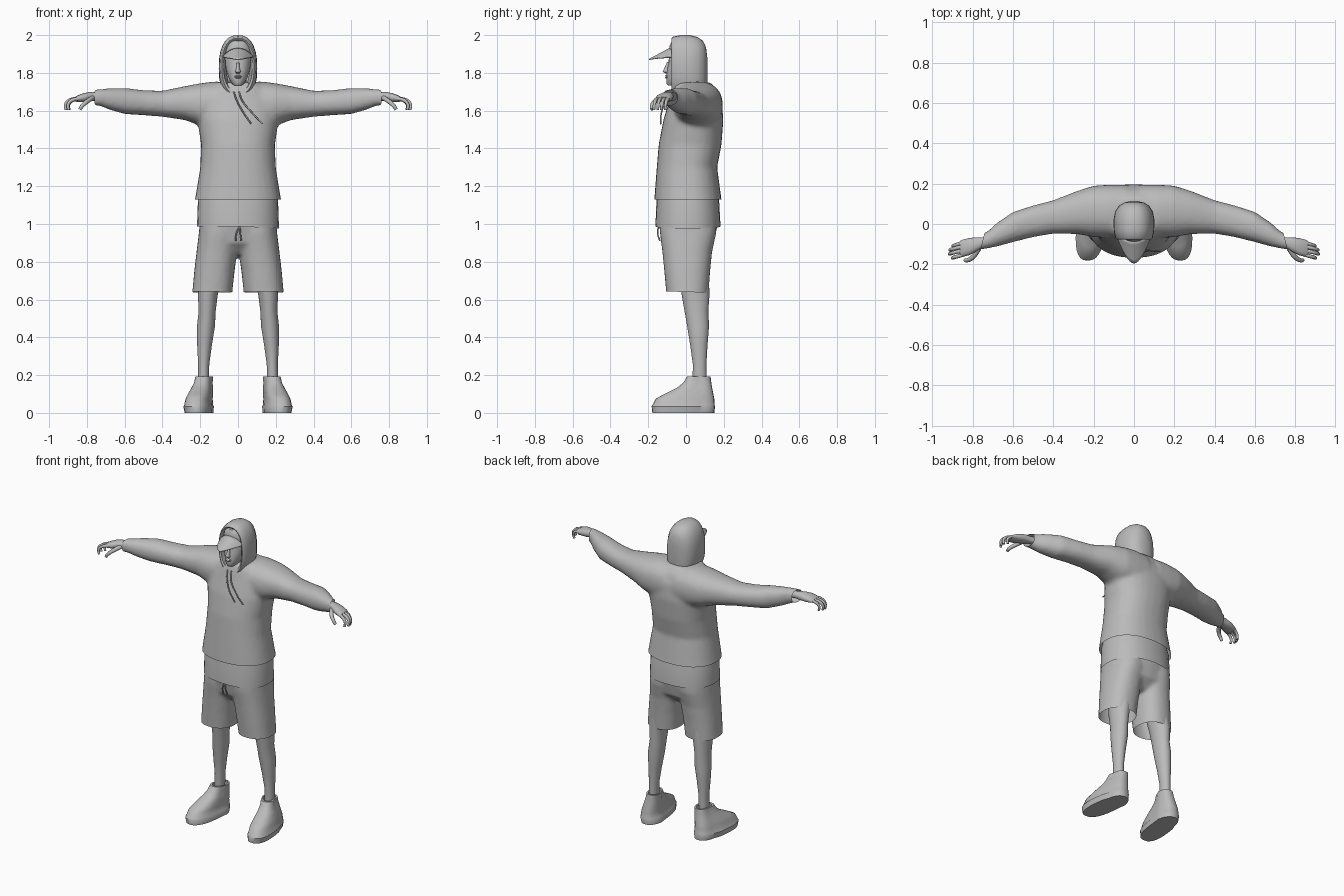
import bpy, bmesh, math
from mathutils import Vector

if "Cube" in bpy.data.objects:
    bpy.data.objects.remove(bpy.data.objects["Cube"], do_unlink=True)

grey = bpy.data.materials.new("plain grey")
grey.use_nodes = True
grey.diffuse_color = (0.5, 0.5, 0.5, 1)
grey.node_tree.nodes["Principled BSDF"].inputs["Base Color"].default_value = (0.5, 0.5, 0.5, 1)


def select(obj):
    bpy.ops.object.select_all(action="DESELECT")
    obj.select_set(True)
    bpy.context.view_layer.objects.active = obj


def finish(name, bm, angle=45):
    bmesh.ops.recalc_face_normals(bm, faces=bm.faces)
    mesh = bpy.data.meshes.new(name)
    bm.to_mesh(mesh)
    bm.free()
    mesh.materials.append(grey)
    obj = bpy.data.objects.new(name, mesh)
    bpy.context.collection.objects.link(obj)
    select(obj)
    bpy.ops.object.shade_smooth_by_angle(angle=math.radians(angle))
    return obj


def loft(bm, axis, rings, side=1, power=2.3, sides=28, caps=(True, True)):
    """Skin rounded rings given as (position, a min, a max, b min, b max)."""
    loops = []
    for pos, a0, a1, b0, b1 in rings:
        loop = []
        for i in range(sides):
            t = 2 * math.pi * i / sides
            c, s = math.cos(t), math.sin(t)
            a = (a0 + a1 + math.copysign(abs(c) ** (2 / power), c) * (a1 - a0)) / 2
            b = (b0 + b1 + math.copysign(abs(s) ** (2 / power), s) * (b1 - b0)) / 2
            x, y, z = {"x": (pos, a, b), "y": (a, pos, b), "z": (a, b, pos)}[axis]
            loop.append(bm.verts.new((x * side, y, z)))
        loops.append(loop)
    for low, high in zip(loops, loops[1:]):
        for i in range(sides):
            j = (i + 1) % sides
            bm.faces.new((low[i], low[j], high[j], high[i]))
    for wanted, loop in zip(caps, (loops[0], loops[-1])):
        if wanted:
            bm.faces.new(loop)


def part(name, axis, rings, **options):
    bm = bmesh.new()
    loft(bm, axis, rings, **options)
    return finish(name, bm)


def tube(name, points, radius, taper=1.0):
    curve = bpy.data.curves.new(name, "CURVE")
    curve.dimensions = "3D"
    curve.bevel_depth = radius
    curve.bevel_resolution = 2
    curve.resolution_u = 5
    curve.use_fill_caps = True
    spline = curve.splines.new("BEZIER")
    spline.bezier_points.add(len(points) - 1)
    for i, (point, co) in enumerate(zip(spline.bezier_points, points)):
        point.co = co
        point.radius = 1 + (taper - 1) * i / (len(points) - 1)
        point.handle_left_type = point.handle_right_type = "AUTO"
    curve.materials.append(grey)
    obj = bpy.data.objects.new(name, curve)
    bpy.context.collection.objects.link(obj)
    select(obj)
    bpy.ops.object.convert(target="MESH")
    bpy.ops.object.shade_smooth_by_angle(angle=math.radians(50))


def fuse(obj, voxel, smoothing, cuts):
    """Blend overlapping volumes into one skin, then trim it open at the hems."""
    remesh = obj.modifiers.new("blend", "REMESH")
    remesh.mode = "VOXEL"
    remesh.voxel_size = voxel
    smooth = obj.modifiers.new("soften", "SMOOTH")
    smooth.iterations = smoothing
    select(obj)
    for name in ("blend", "soften"):
        bpy.ops.object.modifier_apply(modifier=name)
    bm = bmesh.new()
    bm.from_mesh(obj.data)
    for co, normal in cuts:
        bmesh.ops.bisect_plane(bm, geom=bm.verts[:] + bm.edges[:] + bm.faces[:],
                               plane_co=co, plane_no=normal, clear_outer=True)
    bm.to_mesh(obj.data)
    bm.free()
    bpy.ops.object.shade_smooth_by_angle(angle=math.radians(60))


# Hoodie: body and both sleeves blended together
bm = bmesh.new()
loft(bm, "z", [(1.06, -.24, .24, -.17, .2), (1.13, -.228, .228, -.168, .188),
               (1.3, -.2, .2, -.155, .165), (1.42, -.196, .196, -.145, .188),
               (1.55, -.215, .215, -.12, .198), (1.65, -.21, .21, -.09, .19),
               (1.71, -.17, .17, -.075, .165), (1.75, -.11, .11, -.06, .13)])
for side in (1, -1):
    loft(bm, "x", [(.04, -.07, .195, 1.5, 1.75), (.12, -.07, .195, 1.5, 1.755),
                   (.2, -.065, .19, 1.52, 1.745), (.28, -.05, .165, 1.55, 1.73),
                   (.4, -.048, .118, 1.568, 1.705), (.5, -.065, .092, 1.576, 1.708),
                   (.6, -.09, .06, 1.582, 1.72), (.68, -.112, .005, 1.605, 1.718),
                   (.73, -.122, -.04, 1.625, 1.714), (.78, -.13, -.06, 1.63, 1.71)], side=side)
hoodie = finish("hoodie", bm)
fuse(hoodie, .013, 5, [((0, 0, 1.13), (0, 0, -1)), ((.73, 0, 0), (1, .25, 0)),
                       ((-.73, 0, 0), (-1, .25, 0))])

# Long shirt showing under the hoodie
shirt = part("undershirt", "z", [(.975, -.217, .217, -.162, .183), (1.13, -.212, .212, -.156, .175),
                                 (1.22, -.19, .19, -.14, .15)], caps=(False, True))
for vertex in shirt.data.vertices:
    if vertex.co.z < 1:
        vertex.co.z += .012 - .06 * max(0, vertex.co.x) * .8

# Shorts: hips and two wide legs
bm = bmesh.new()
loft(bm, "z", [(.84, -.09, .09, -.07, .09), (.9, -.205, .205, -.125, .148),
               (1.0, -.205, .205, -.145, .168), (1.04, -.2, .2, -.14, .16)])
for side in (1, -1):
    loft(bm, "z", [(.57, .03, .25, -.106, .115), (.64, .03, .242, -.105, .12),
                   (.75, .018, .232, -.115, .128), (.85, .004, .22, -.125, .138),
                   (.95, -.01, .208, -.138, .16), (1.02, -.01, .2, -.14, .16)], side=side)
shorts = finish("shorts", bm)
fuse(shorts, .012, 4, [((0, 0, .64), (0, -.03, -1))])

for side, word in ((1, "left"), (-1, "right")):
    # Bare legs
    part(word + "_leg", "z", [(.12, .155, .212, .035, .11), (.26, .152, .211, .036, .108),
                              (.36, .138, .216, .022, .114), (.46, .122, .217, .006, .122),
                              (.54, .118, .208, -.008, .118), (.62, .108, .212, -.022, .124),
                              (.8, .07, .2, -.05, .12)], side=side, power=2)
    # Shoes, toes turned slightly outward
    shoe = part(word + "_shoe", "z", [(0, .132, .272, -.178, .15), (.035, .13, .278, -.182, .154),
                                      (.04, .134, .274, -.178, .152), (.075, .137, .268, -.16, .15),
                                      (.1, .138, .258, -.115, .145), (.135, .14, .243, -.045, .138),
                                      (.16, .142, .232, -.015, .134), (.192, .14, .226, .006, .13),
                                      (.192, .15, .216, .02, .12), (.16, .15, .216, .02, .12)],
                side=side, power=2.5)
    for vertex in shoe.data.vertices:
        forward = max(0, .05 - vertex.co.y)
        vertex.co.x += side * (.11 * forward - .008 * (vertex.co.y > .05))
    # Hand with curled fingers
    part(word + "_palm", "x", [(.68, -.1, -.05, 1.652, 1.698), (.745, -.112, -.066, 1.655, 1.698),
                               (.785, -.138, -.066, 1.648, 1.699), (.82, -.156, -.07, 1.645, 1.692),
                               (.85, -.162, -.078, 1.646, 1.68), (.864, -.158, -.085, 1.65, 1.672)],
         side=side, sides=16)
    for i, finger in enumerate(("little", "ring", "middle", "index")):
        y = -.09 - .02 * i
        reach = (.905, .92, .922, .908)[i]
        tube(f"{word}_{finger}_finger", [(side * .84, y, 1.664), (side * (reach - .028), y - .012, 1.654),
             (side * (reach - .008), y - .018, 1.63), (side * (reach - .012), y - .02, 1.604)], .0105, .7)
    tube(word + "_thumb", [(side * .77, -.12, 1.668), (side * .8, -.165, 1.648),
                           (side * .825, -.18, 1.625), (side * .838, -.18, 1.606)], .014, .65)

# Hood with a folded rim around the face
part("hood", "y", [(.0, -.06, .06, 1.71, 1.95), (-.05, -.072, .072, 1.705, 1.968),
                   (-.07, -.076, .076, 1.7, 1.975), (-.076, -.085, .085, 1.685, 1.984),
                   (-.068, -.093, .093, 1.675, 1.992), (-.03, -.1, .1, 1.66, 2),
                   (.02, -.102, .102, 1.65, 2), (.06, -.094, .094, 1.65, 1.99),
                   (.09, -.076, .076, 1.66, 1.97), (.106, -.05, .05, 1.69, 1.935),
                   (.113, -.02, .02, 1.74, 1.88)], caps=(False, True), power=2.4)

# Head, nose, lips and neck
part("head", "z", [(1.733, -.02, .02, -.095, -.05), (1.745, -.034, .034, -.104, .0),
                   (1.775, -.05, .05, -.104, .03), (1.82, -.064, .064, -.1, .05),
                   (1.855, -.068, .068, -.092, .06), (1.9, -.07, .07, -.09, .06),
                   (1.95, -.055, .055, -.07, .05)], power=2.1)
part("neck", "z", [(1.64, -.05, .05, -.06, .05), (1.77, -.045, .045, -.055, .04)])
part("nose", "z", [(1.798, -.011, .011, -.108, -.08), (1.806, -.015, .015, -.124, -.08),
                   (1.82, -.01, .01, -.117, -.08), (1.858, -.006, .006, -.1, -.08)], sides=12)
part("lips", "z", [(1.77, -.012, .012, -.107, -.08), (1.776, -.02, .02, -.111, -.08),
                   (1.78, -.022, .022, -.106, -.08), (1.784, -.018, .018, -.112, -.08),
                   (1.79, -.008, .008, -.106, -.08)], sides=12)

# Cap crown and drooping brim
part("cap", "z", [(1.866, -.074, .074, -.086, .06), (1.91, -.075, .075, -.09, .06),
                  (1.945, -.068, .068, -.086, .05), (1.968, -.05, .05, -.075, .03),
                  (1.976, -.02, .02, -.05, .01)], power=2.1)
bm = bmesh.new()
bmesh.ops.create_grid(bm, x_segments=16, y_segments=6, size=1)
for vertex in bm.verts:
    u, v = vertex.co.x, (vertex.co.y + 1) / 2
    bow = 1 - abs(u) ** 1.7
    vertex.co = Vector((.081 * u, -.06 - .022 * bow - .112 * v * bow,
                        1.928 - .048 * u * u - .06 * v * bow))
brim = finish("cap_brim", bm)
thick = brim.modifiers.new("thickness", "SOLIDIFY")
thick.thickness = .006

# Hanging cords on hoodie and shorts
for name, x, end in (("right_hood_cord", -.022, .07), ("left_hood_cord", .006, .13)):
    tube(name, [(x, -.08, 1.7), (x + .015, -.105, 1.655), (x + (end - x) * .55, -.13, 1.59),
                (end, -.135, 1.53)], .004)
for name, end in (("right_waist_cord", -.012), ("left_waist_cord", .018)):
    tube(name, [(.01, -.145, .99), (end * .7, -.15, .95), (end, -.138, .91)], .004)
